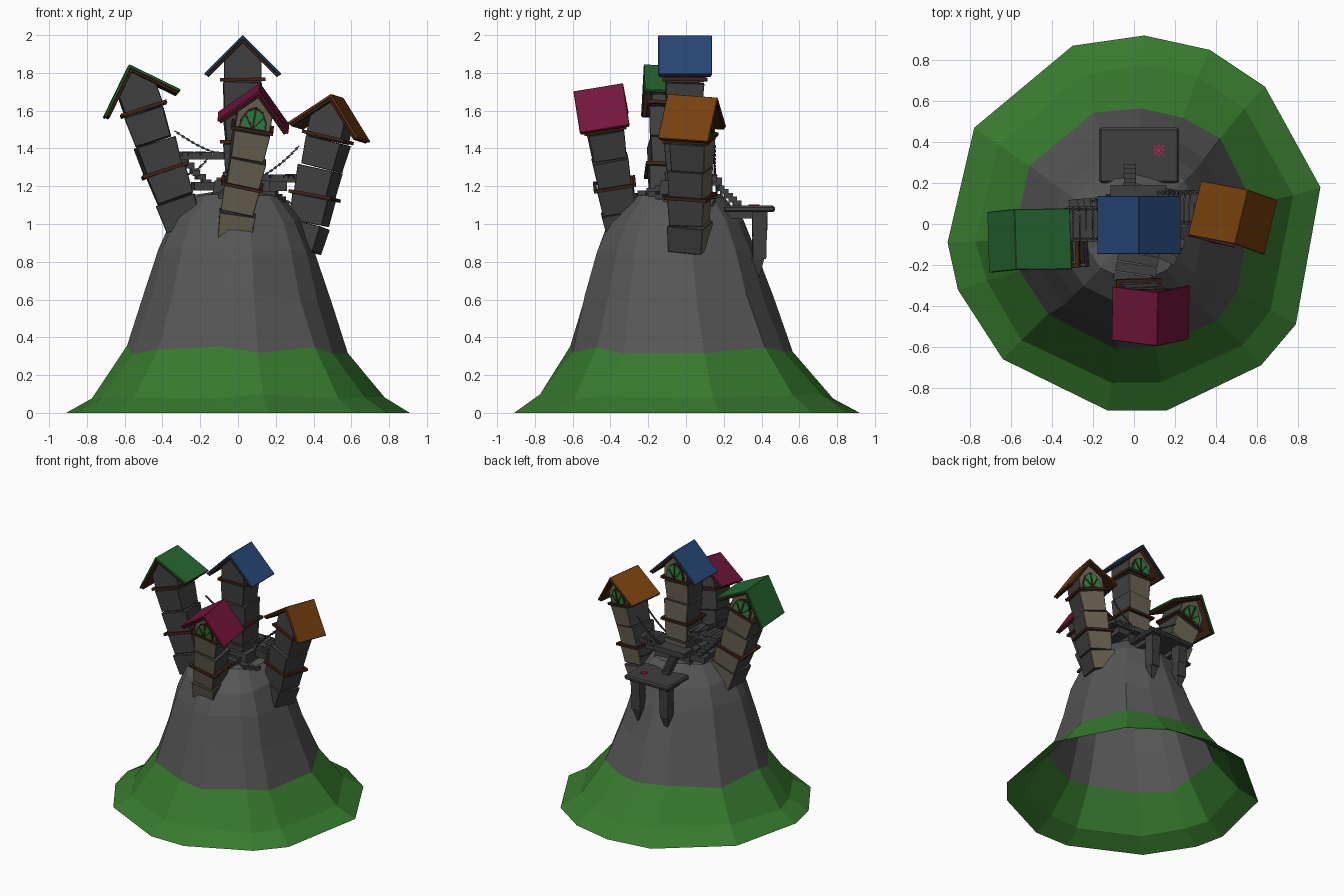
import bpy, bmesh, math, random
from mathutils import Vector, Matrix, Euler

if "Cube" in bpy.data.objects:
    bpy.data.objects.remove(bpy.data.objects["Cube"])

random.seed(4)
R = random.uniform


def mat(name, *c):
    m = bpy.data.materials.new(name)
    m.diffuse_color = (*c, 1)
    m.use_nodes = True
    m.node_tree.nodes["Principled BSDF"].inputs["Base Color"].default_value = m.diffuse_color
    return m


ROCK = mat("rock", .095, .095, .095)
STONE = mat("dark_stone", .05, .05, .05)
BEIGE = mat("pale_stone", .15, .13, .09)
GRASS = mat("grass", .038, .195, .027)
WOOD = mat("wood", .05, .016, .009)
GLASS = mat("green_glass", .02, .24, .06)
PINK = mat("pink_paint", .6, .01, .1)


def finish(bm, name, mats, M=None):
    bmesh.ops.recalc_face_normals(bm, faces=bm.faces)
    me = bpy.data.meshes.new(name)
    bm.to_mesh(me)
    bm.free()
    for m in mats:
        me.materials.append(m)
    ob = bpy.data.objects.new(name, me)
    if M:
        ob.matrix_world = M
    bpy.context.collection.objects.link(ob)
    return ob


def bevel(ob, w):
    b = ob.modifiers.new("bevel", 'BEVEL')
    b.width, b.segments = w, 1


def box(bm, c, size, rot=(0, 0, 0), taper=1.0, front=False):
    """Box centred on c; taper scales its bottom; front marks the -y face."""
    vs = bmesh.ops.create_cube(bm, size=1)['verts']
    if front:
        for f in {f for v in vs for f in v.link_faces}:
            if f.calc_center_median().y < -.4:
                f.material_index = 1
    M = Matrix.Translation(c) @ Euler(rot).to_matrix().to_4x4()
    for v in vs:
        k = taper if v.co.z < 0 else 1
        v.co = M @ Vector((v.co.x * size[0] * k, v.co.y * size[1] * k, v.co.z * size[2]))


def prism(bm, pts, y0, y1, front=False):
    """Extrude an xz outline from y0 to y1."""
    a = [bm.verts.new((x, y0, z)) for x, z in pts]
    b = [bm.verts.new((x, y1, z)) for x, z in pts]
    f = bm.faces.new(a)
    f.material_index = int(front)
    bm.faces.new(b[::-1])
    for i in range(len(pts)):
        j = (i + 1) % len(pts)
        bm.faces.new((a[i], b[i], b[j], a[j]))


# --- hill: grassy skirt and steep rock, both open underneath
BASE = [(.05, .92), (.37, .85), (.64, .67), (.91, .18), (.79, -.49), (.62, -.69), (.16, -.91),
        (-.13, -.91), (-.64, -.66), (-.86, -.32), (-.91, -.09), (-.78, .47), (-.3, .87)]


def ring(z, r, cy, jz, jr):
    k = r / .91
    return [(x * k * (1 + R(-jr, jr)), y * k * (1 + R(-jr, jr)) + cy, z + R(-jz, jz)) for x, y in BASE]


def shell(name, rings, m, cap):
    bm = bmesh.new()
    vr = [[bm.verts.new(p) for p in r] for r in rings]
    n = len(BASE)
    for a, b in zip(vr, vr[1:]):
        for i in range(n):
            bm.faces.new((a[i], a[(i + 1) % n], b[(i + 1) % n], b[i]))
    if cap:
        c = bm.verts.new((0, -.03, 1.19))
        for i in range(n):
            bm.faces.new((vr[-1][i], vr[-1][(i + 1) % n], c))
    finish(bm, name, [m])


border = ring(.33, .588, -.02, .03, .02)
shell("grass_skirt", [ring(0, .91, 0, 0, 0), ring(.09, .77, -.01, .015, .015), border], GRASS, False)
shell("rock_peak", [border, ring(.62, .487, -.04, .03, .02), ring(.86, .415, -.05, .02, .02),
                    ring(1.02, .35, -.05, .02, .02), ring(1.15, .235, -.04, .01, .03)], ROCK, True)


# --- towers: window faces local -y, 0.85 high to the ridge before scaling
def tower(name, base, apex, yaw, color):
    base, axis = Vector(base), Vector(apex) - Vector(base)
    M = (Matrix.Translation(base) @ Vector((0, 0, 1)).rotation_difference(axis).to_matrix().to_4x4()
         @ Matrix.Rotation(math.radians(yaw), 4, 'Z') @ Matrix.Scale(axis.length / .85, 4))
    # stacked blocks and gabled head
    bm = bmesh.new()
    h = [-.02, .13, .28, .44, .6]
    for z0, z1 in zip(h, h[1:]):
        box(bm, (R(-.006, .006), R(-.006, .006), (z0 + z1) / 2), (.205, .205, z1 - z0 - .004),
            (R(-.04, .04), R(-.04, .04), R(-.06, .06)), .91, True)
    prism(bm, [(-.1, .6), (.1, .6), (.1, .725), (0, .825), (-.1, .725)], -.1, .1, True)
    ob = finish(bm, name + "_stone_blocks", [STONE, BEIGE], M)
    bevel(ob, .003)
    # timber bands
    bm = bmesh.new()
    for z in (.285, .615):
        w, t = .111, R(-.04, .04)
        for s in (-1, 1):
            box(bm, (0, s * w, z), (.24, .018, .018), (0, t, 0))
            box(bm, (s * w, 0, z - s * w * t), (.018, .24, .018))
    finish(bm, name + "_timber_bands", [WOOD], M)
    # chevron roof over a timber lining
    for part, m, top, w, t, yl in (("roof", color, .85, .205, .02, .142),
                                   ("roof_lining", WOOD, .83, .192, .022, .137)):
        bm = bmesh.new()
        prism(bm, [(-w, top - w), (0, top), (w, top - w), (w - t / 2, top - w - t / 2),
                   (0, top - t), (-w + t / 2, top - w - t / 2)], -yl, yl)
        bevel(finish(bm, name + "_" + part, [m], M), .003)
    # pointed arch window with frame and glazing bars
    arch = lambda k: [(x * k, .685 + z * k) for x, z in
                      [(-.07, -.055), (.07, -.055), (.064, -.01), (.04, .035), (0, .058),
                       (-.04, .035), (-.064, -.01)]]
    bm = bmesh.new()
    prism(bm, arch(1.15), -.108, -.095)
    box(bm, (0, -.114, .687), (.012, .012, .11))
    for s in (-1, 1):
        box(bm, (s * .028, -.114, .665), (.009, .01, .07), (0, s * .6, 0))
    finish(bm, name + "_window_frame", [WOOD], M)
    bm = bmesh.new()
    prism(bm, arch(.98), -.114, -.1)
    finish(bm, name + "_window_glass", [GLASS], M)


tower("centre_tower", (.025, -.005, 1.15), (.025, -.005, 2.0), 180, mat("blue_roof", .02, .065, .185))
tower("front_tower", (-.025, -.335, .95), (.115, -.465, 1.725), 0, mat("crimson_roof", .175, .008, .045))
tower("left_tower", (-.29, -.1, 1.0), (-.58, -.075, 1.84), 182, mat("green_roof", .02, .14, .032))
tower("right_tower", (.345, .02, .88), (.525, .035, 1.68), 166, mat("orange_roof", .18, .05, .004))


# --- walkways
def chain(bm, a, b, sag):
    a, b = Vector(a), Vector(b)
    n = max(6, int((b - a).length / .014))
    q = (b - a).to_track_quat('X', 'Z').to_euler()
    for i in range(n + 1):
        t = i / n
        p = a.lerp(b, t) - Vector((0, 0, sag * 4 * t * (1 - t)))
        box(bm, p, (.015, .006, .013) if i % 2 else (.015, .013, .006), q)


def bridge(name, a, b, width, rise_a, rise_b):
    """Plank bridge along x, hung from two chains."""
    a, b = Vector(a), Vector(b)
    bm = bmesh.new()
    for i in range(8):
        p = a.lerp(b, (i + .5) / 8)
        box(bm, p, ((b - a).length / 8 - .003, width, .022), (R(-.05, .05), 0, R(-.04, .04)))
    for s in (-1, 1):
        y = Vector((0, s * width * .42, 0))
        box(bm, (a + b) / 2 + y - Vector((0, 0, .018)), ((b - a).length, .02, .022))
        chain(bm, a + y + Vector((0, 0, rise_a)), b + y + Vector((0, 0, rise_b)), .015)
    finish(bm, name, [STONE])


bridge("left_bridge", (-.33, 0, 1.37), (-.07, 0, 1.37), .17, .12, -.01)
bridge("right_bridge", (.12, .08, 1.25), (.32, .08, 1.25), .17, .0, .16)
bm = bmesh.new()
chain(bm, (.16, .17, 1.2), (.3, .14, 1.1), .01)
chain(bm, (-.28, .1, 1.26), (-.15, .12, 1.36), .02)
finish(bm, "slack_chains", [STONE])


def stairs(bm, a, b, width, n):
    a, b = Vector(a), Vector(b)
    yaw = math.atan2((b - a).y, (b - a).x) - math.pi / 2
    for i in range(n):
        box(bm, a.lerp(b, i / (n - 1)), (width, .045, .03), (0, 0, yaw + R(-.05, .05)))


# ledges round the centre tower, and steps to the other towers and the dock
bm = bmesh.new()
box(bm, (.02, .13, 1.225), (.27, .12, .04))
box(bm, (-.16, .03, 1.2), (.16, .2, .045), (0, 0, .1))
box(bm, (.02, 0, 1.17), (.29, .27, .12), taper=1.1)
box(bm, (-.22, .02, 1.27), (.04, .14, .03))
box(bm, (.2, .06, 1.2), (.12, .16, .05))
finish(bm, "stone_ledges", [STONE])
bm = bmesh.new()
stairs(bm, (-.02, .18, 1.19), (-.02, .27, 1.11), .06, 5)
stairs(bm, (.03, -.12, 1.19), (.0, -.27, 1.15), .2, 4)
stairs(bm, (-.17, .07, 1.22), (-.29, .06, 1.34), .12, 5)
stairs(bm, (.2, -.08, 1.13), (.16, -.16, 1.16), .1, 3)
finish(bm, "stone_steps", [STONE])

# --- rear dock: slab, under-beams, stepped pillars
bm = bmesh.new()
box(bm, (.025, .335, 1.08), (.39, .27, .035))
bevel(finish(bm, "dock_slab", [STONE]), .01)
bm = bmesh.new()
for x in (-.1, .15):
    box(bm, (x, .39, 1.0), (.08, .08, .15), (0, 0, R(-.08, .08)), .92)
    box(bm, (x, .388, .87), (.075, .075, .11), (0, 0, R(-.08, .08)), .92)
    box(bm, (x, .38, .77), (.07, .07, .1), (0, 0, 0), .25)
    box(bm, (x, .3, 1.05), (.05, .26, .04))
finish(bm, "dock_pillars", [STONE])

# small pink landing mark on the dock
bm = bmesh.new()
for i in range(8):
    a = i * math.pi / 4
    r = .022
    box(bm, (.12 + r * math.cos(a), .36 + r * math.sin(a), 1.099),
        (.02 if i % 2 else .012, .008, .006), (0, 0, a))
box(bm, (.12, .36, 1.099), (.016, .016, .006))
finish(bm, "dock_mark", [PINK])
